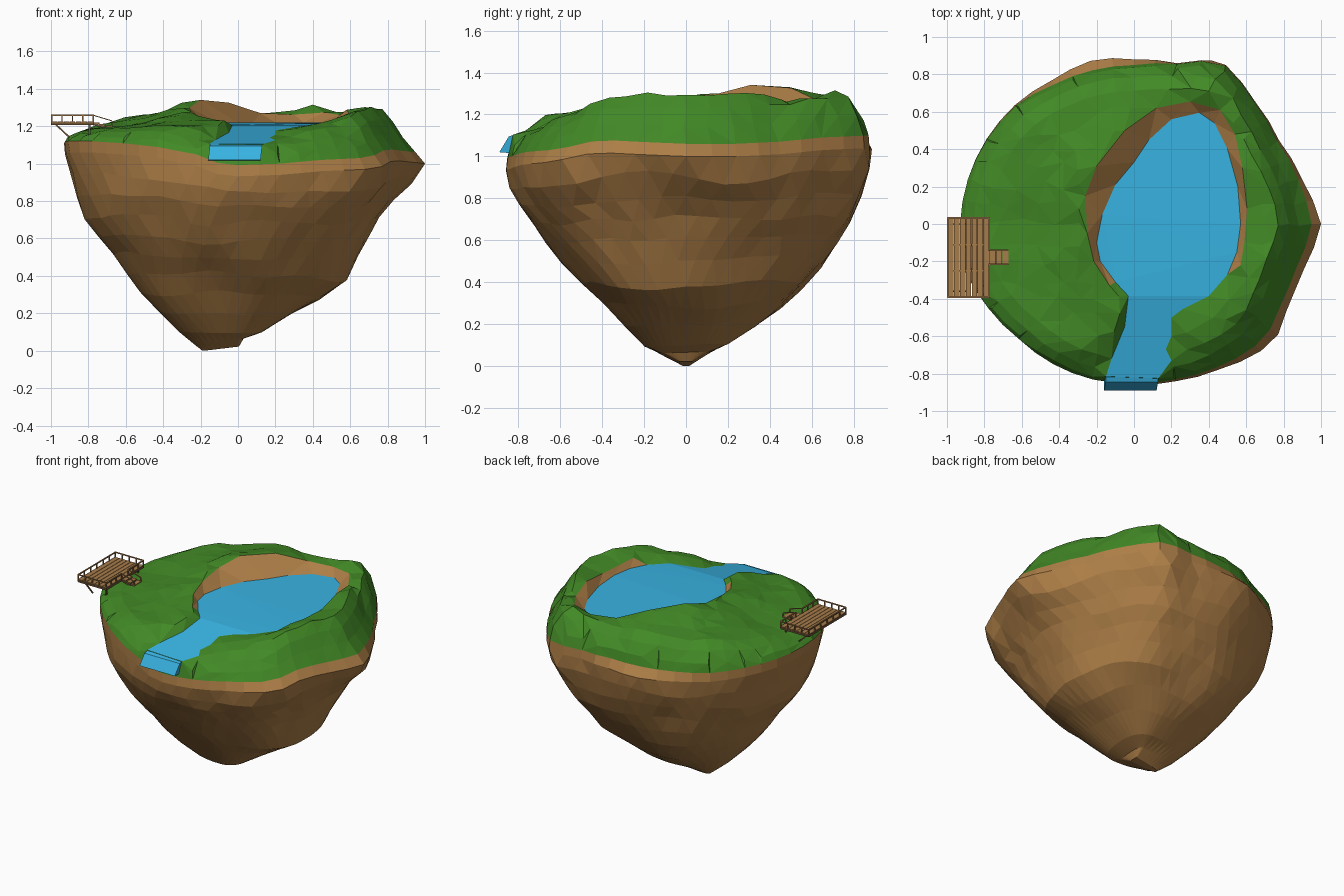
import bpy, bmesh, math, random
from mathutils import Vector, noise
from mathutils.geometry import delaunay_2d_cdt

if "Cube" in bpy.data.objects:
    bpy.data.objects.remove(bpy.data.objects["Cube"])

random.seed(4)


def material(name, rgb):
    m = bpy.data.materials.new(name)
    m.diffuse_color = (*rgb, 1)
    m.use_nodes = True
    m.node_tree.nodes["Principled BSDF"].inputs["Base Color"].default_value = m.diffuse_color
    return m


GRASS = material("grass green", (0.054, 0.25, 0.019))
EARTH = material("earth brown", (0.42, 0.21, 0.063))
WATER = material("water blue", (0.04, 0.45, 0.76))
WOOD = material("plank wood", (0.38, 0.20, 0.07))
DARK = material("dark wood", (0.16, 0.088, 0.036))


def make(name, bm, mats):
    me = bpy.data.meshes.new(name)
    bm.to_mesh(me)
    bm.free()
    for m in mats:
        me.materials.append(m)
    ob = bpy.data.objects.new(name, me)
    bpy.context.collection.objects.link(ob)
    return ob


# Rim of the island: angle, rock radius, grass radius, grass line height
RIM = [(0, 1.0, .95, 1.06), (15, .93, .91, 1.06), (30, .895, .885, 1.07), (45, .92, .915, 1.09),
       (62, .99, .985, 1.10), (75, .89, .885, 1.10), (90, .88, .85, 1.10), (103, .905, .85, 1.09),
       (120, .885, .86, 1.08), (135, .9, .895, 1.08), (165, .92, .92, 1.10), (195, .93, .94, 1.12),
       (210, .90, .90, 1.12), (225, .87, .87, 1.11), (240, .865, .865, 1.09), (255, .86, .86, 1.05),
       (265, .855, .85, .99), (285, .87, .86, 1.0), (300, .90, .885, 1.02), (315, .96, .92, 1.03),
       (325, .975, .92, 1.05), (332, .925, .89, 1.08), (345, .94, .90, 1.07), (360, 1.0, .95, 1.06)]


def rim(a):
    for p, q in zip(RIM, RIM[1:]):
        if a <= q[0]:
            t = (a - p[0]) / (q[0] - p[0])
            return [p[i] + t * (q[i] - p[i]) for i in (1, 2, 3)]


N = 48
ANG = [360 * i / N for i in range(N)]


def polar(r, a):
    return Vector((r * math.cos(math.radians(a)), r * math.sin(math.radians(a))))


# Lake and stream outline, and the bare bank around the lake
LAKE = [Vector(p) for p in (
    (.13, -.825), (.2, -.73), (.17, -.67), (.2, -.6), (.2, -.5), (.26, -.455), (.4, -.385), (.5, -.27),
    (.55, -.15), (.57, 0), (.555, .2), (.5, .4), (.43, .54), (.35, .595), (.2, .56), (.08, .45), (0, .33),
    (-.1, .21), (-.17, .05), (-.2, -.1), (-.18, -.2), (-.1, -.31), (-.03, -.385), (-.05, -.55),
    (-.12, -.72), (-.15, -.815))]
BANK = [Vector(p) for p in (
    (.57, -.22), (.59, -.1), (.605, .08), (.58, .3), (.54, .48), (.46, .61), (.3, .655), (.12, .62),
    (-.05, .5), (-.2, .31), (-.26, .15), (-.25, -.05), (-.215, -.2), (-.13, -.33))]
# Ground heights: x, y, z
HILLS = [(-.85, 0, 1.18), (-.6, -.05, 1.2), (-.4, 0, 1.24), (-.28, .1, 1.3), (-.22, .3, 1.345),
         (-.07, .52, 1.33), (-.5, .4, 1.26), (-.72, .3, 1.21), (-.45, .62, 1.25), (-.2, .75, 1.28),
         (.1, .73, 1.26), (.32, .74, 1.3), (.48, .73, 1.38), (.62, .6, 1.37), (.7, .4, 1.31),
         (.72, .2, 1.3), (.74, 0, 1.29), (.72, -.2, 1.31), (.67, -.38, 1.28), (.5, -.42, 1.24),
         (.35, -.5, 1.21), (.55, -.6, 1.18), (.3, -.72, 1.13), (.25, -.58, 1.18), (-.12, -.4, 1.23),
         (-.25, -.6, 1.21), (-.2, -.78, 1.14), (-.45, -.6, 1.2), (-.6, -.45, 1.19), (-.78, -.3, 1.18),
         (.605, .08, 1.25), (.59, -.13, 1.25), (.54, .48, 1.25), (.46, .61, 1.26), (.3, .655, 1.25),
         (.12, .62, 1.27), (-.26, -.1, 1.28), (-.17, -.3, 1.24)]


def ground(p):
    ws = [(1 / (((p.x - x) ** 2 + (p.y - y) ** 2) ** 1.5 + .0002), z) for x, y, z in HILLS]
    return sum(w * z for w, z in ws) / sum(w for w, z in ws)


def water_level(y):
    if y > -.38:
        return 1.205 + .015 * min(1, (y + .38) / .3)
    return 1.205 - .1 * (-.38 - y) / .44


def inside(p, poly):
    hit = False
    for a, b in zip(poly, poly[1:] + poly[:1]):
        if (a.y > p.y) != (b.y > p.y) and p.x < a.x + (p.y - a.y) * (b.x - a.x) / (b.y - a.y):
            hit = not hit
    return hit


# Lay out surface points: rim loop, lake loop, bank line, shoulder rings, scattered fill
RIMLOOP = [polar(rim(a)[1], a) for a in ANG]
pts, zs, edges = [], [], []


def loop(points, heights, closed=True):
    n = len(pts)
    pts.extend(points)
    zs.extend(heights)
    edges.extend((n + i, n + i + 1) for i in range(len(points) - 1))
    if closed:
        edges.append((n + len(points) - 1, n))


loop(RIMLOOP, [rim(a)[2] for a in ANG])
loop(LAKE, [water_level(p.y) for p in LAKE])
n = len(pts)
loop(BANK, [ground(p) for p in BANK], False)
edges += [(n, N + 7), (len(pts) - 1, N + 21)]
bank_zone = [LAKE[7]] + BANK + [LAKE[21]]


def free(p, gap):
    return not inside(p, LAKE) and not inside(p, bank_zone) and all((p - q).length > gap for q in LAKE + BANK)


for f, h, shift in ((.98, .36, .05), (.925, .74, .055), (.84, 1, .025)):
    for a in ANG:
        r, g, zb = rim(a)
        f2 = f - shift * max(0, math.cos(math.radians(a))) ** 2
        p = polar(g * (f2 + random.uniform(-.004, .004)), a + random.uniform(-.8, .8))
        if free(p, .03):
            pts.append(p)
            zs.append(zb + h * (ground(p) - zb) + random.uniform(-.005, .005))
for i in range(-9, 10):
    for j in range(-9, 10):
        p = Vector((i * .1 + random.uniform(-.03, .03), j * .1 + random.uniform(-.03, .03)))
        if free(p, .05) and inside(p, [q * .78 for q in RIMLOOP]):
            pts.append(p)
            zs.append(ground(p) + random.uniform(-.005, .005))

co, _, tris, ov, _, _ = delaunay_2d_cdt(pts, edges, [], 0, 1e-5)
land, lake = bmesh.new(), bmesh.new()
pos = [Vector((c.x, c.y, zs[o[0]] if o else ground(c))) for c, o in zip(co, ov)]
lv = [land.verts.new(p) for p in pos]
wv = [lake.verts.new(p) for p in pos]
for t in tris:
    c = sum((co[i] for i in t), Vector((0, 0))) / len(t)
    if inside(c, LAKE):
        lake.faces.new([wv[i] for i in t])
    elif inside(c, RIMLOOP):
        land.faces.new([lv[i] for i in t]).material_index = int(inside(c, bank_zone))
for b in (land, lake):
    bmesh.ops.delete(b, geom=[v for v in b.verts if not v.link_faces], context='VERTS')
make("grass_top", land, [GRASS, EARTH])
make("lake_and_stream", lake, [WATER])

# Water spilling over the front edge
bm = bmesh.new()
sides = []
for xt, xb in ((-.15, -.16), (.13, .12)):
    sides.append([bm.verts.new((xt + (xb - xt) * (1.105 - z) / .09, y, z)) for y, z in
                  ((-.817, 1.104), (-.845, 1.095), (-.89, 1.02), (-.83, 1.015), (-.78, 1.06))])
bm.faces.new(sides[0])
bm.faces.new(sides[1][::-1])
for i in range(5):
    j = (i + 1) % 5
    bm.faces.new((sides[0][i], sides[1][i], sides[1][j], sides[0][j]))
bmesh.ops.recalc_face_normals(bm, faces=bm.faces)
make("waterfall_lip", bm, [WATER])

# Rock body: height and half-extents left, right, front, back
LEVELS = [(1, .93, 1.0, .865, .885), (.9, .895, .94, .85, .87), (.8, .855, .83, .81, .835),
          (.7, .81, .765, .74, .785), (.6, .75, .71, .67, .725), (.5, .68, .655, .585, .65),
          (.4, .6, .59, .5, .56), (.3, .52, .44, .4, .455), (.2, .43, .29, .3, .33), (.1, .32, .13, .2, .2),
          (.04, .24, .03, .11, .1), (0, .19, .005, .03, .03)]
bm = bmesh.new()
rings = [[bm.verts.new((*RIMLOOP[i], rim(a)[2])) for i, a in enumerate(ANG)]]
for k, (lev, l, r, f, b) in enumerate(LEVELS):
    ring = []
    w = min(1, (1 - lev) * 1.3)          # lower levels lose the lumpy outline
    for i in range(N):
        a = (ANG[i] + (k % 2) * 180 / N) % 360
        c, s = polar(1, a)
        squarish = (abs(c) ** 2.35 + abs(s) ** 2.35) ** (-1 / 2.35)
        R, _, zb = rim(a)
        px, nx, py, ny = (v + w * (1 - v) for v in (1.0, .93, .885, .865))
        p = polar(R + w * (squarish - R), a)
        p.x *= r / px if p.x > 0 else l / nx
        p.y *= b / py if p.y > 0 else f / ny
        z = lev + (zb - .06 - 1) * lev ** 3
        if 0 < k:
            q = Vector((p.x, p.y, z))
            fade = min(1, lev * 3)
            p *= 1 + fade * (.035 * noise.noise(q * 3.2) + random.uniform(-.004, .004))
            z += fade * .06 * noise.noise(q * 3 + Vector((7, 3, 1)))
        if lev < .05:
            z += .12 * max(0, p.x + .18)
        ring.append(bm.verts.new((p.x, p.y, z)))
    rings.append(ring)
for k, (up, lo) in enumerate(zip(rings, rings[1:])):
    for i in range(N):
        j = (i + 1) % N
        if k == 0:
            bm.faces.new((up[i], lo[i], lo[j], up[j]))
        elif k % 2:                      # lower ring is turned half a step forward
            bm.faces.new((up[i], lo[i], up[j]))
            bm.faces.new((lo[i], lo[j], up[j]))
        else:
            bm.faces.new((up[i], lo[i], lo[j]))
            bm.faces.new((up[i], lo[j], up[j]))
bm.faces.new(rings[-1])
bmesh.ops.recalc_face_normals(bm, faces=bm.faces)
make("rock_body", bm, [EARTH])


# Viewing deck
def beam(bm, p, q, w, h):
    p, q = Vector(p), Vector(q)
    d = q - p
    mat = d.to_track_quat('Y', 'Z').to_matrix().to_4x4()
    mat.translation = (p + q) / 2
    for v in bmesh.ops.create_cube(bm, size=1)["verts"]:
        v.co = mat @ Vector((v.co.x * w, v.co.y * d.length, v.co.z * h))


X0, X1, Y0, Y1, ZD = -.996, -.774, -.39, .032, 1.221
S0, S1 = -.215, -.14
planks, frame, rail = bmesh.new(), bmesh.new(), bmesh.new()
for i in range(7):
    x = X0 + .017 + i * .0315
    beam(planks, (x, Y0, ZD), (x, Y1, ZD), .0285, .008)
for i in range(3):
    x = X1 + .018 + i * .035
    beam(planks, (x, S0, ZD - .006 - i * .008), (x, S1, ZD - .006 - i * .008), .032, .008)
make("deck_planks", planks, [WOOD])

for x in (X0, X1):
    beam(frame, (x, Y0, ZD - .005), (x, Y1, ZD - .005), .008, .018)
for y in (Y0, -.25, -.11, Y1):
    beam(frame, (X0, y, ZD - .008), (X1, y, ZD - .008), .008, .012)
for y in (-.36, 0):
    beam(frame, (X0 + .02, y, ZD - .01), (-.9, y, 1.14), .008, .008)
    beam(frame, (X1 - .02, y, ZD), (X1 - .02, y, 1.15), .01, .01)
for y in (S0, S1):
    beam(frame, (X1, y, ZD - .01), (X1 + .105, y, ZD - .035), .006, .012)
make("deck_frame", frame, [DARK])

# Railing runs with evenly spaced posts, open at the steps, and sloping step rails
ZR = 1.259
for p, q, k in (((X0, Y0), (X1, Y0), 4), ((X0, Y1), (X1, Y1), 4), ((X0, Y0), (X0, Y1), 6),
                ((X1, Y0), (X1, S0), 3), ((X1, S1), (X1, Y1), 3)):
    beam(rail, (*p, ZR), (*q, ZR), .009, .006)
    for i in range(k + 1):
        c = Vector(p).lerp(Vector(q), i / k)
        beam(rail, (*c, ZD), (*c, ZR), .007, .007)
for y in (S0, S1):
    beam(rail, (X1, y, ZR), (X1 + .1, y, ZR - .03), .007, .005)
    beam(rail, (X1 + .1, y, ZR - .03), (X1 + .1, y, ZD - .035), .006, .006)
make("deck_railing", rail, [WOOD])
